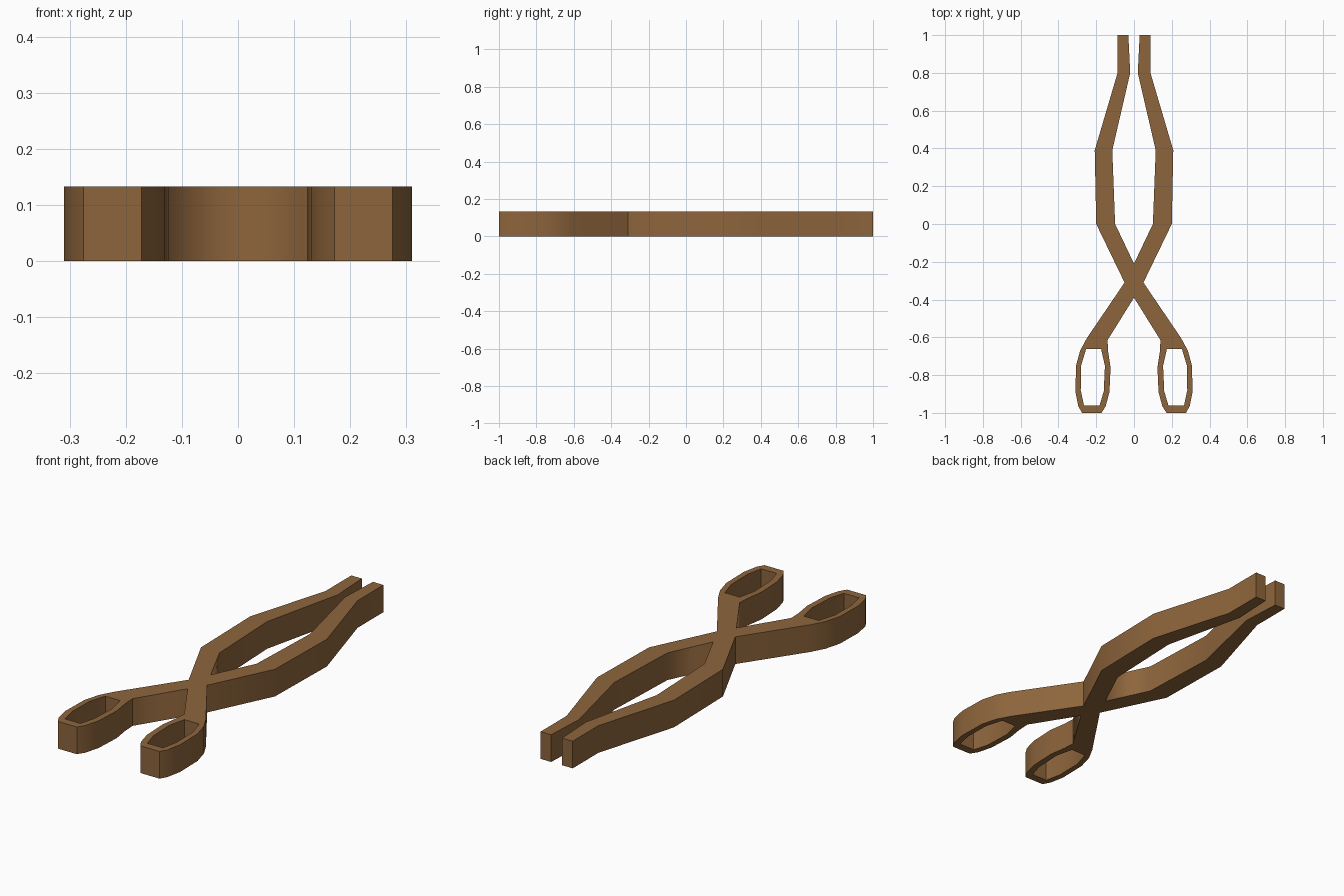
import bpy, bmesh
from math import radians

if "Cube" in bpy.data.objects:
    bpy.data.objects.remove(bpy.data.objects["Cube"])

HEIGHT = 0.133

# right half of the tongs: from the upper crotch, round the jaw, down to the handle
outline = [
    (0, -0.21), (0.10, 0), (0.115, 0.39), (0.02, 0.80), (0.03, 1.0),
    (0.087, 1.0), (0.087, 0.80), (0.208, 0.39), (0.20, 0), (0.05, -0.31),
    (0.25, -0.605), (0.285, -0.67), (0.307, -0.75), (0.31, -0.89),
    (0.295, -0.965), (0.275, -1.0), (0.172, -1.0), (0.15, -0.965),
    (0.13, -0.89), (0.124, -0.76), (0.137, -0.675), (0.14, -0.615), (0, -0.39),
]
# finger hole in the handle
hole = [
    (0.174, -0.663), (0.254, -0.663), (0.28, -0.75), (0.282, -0.88),
    (0.265, -0.96), (0.182, -0.96), (0.16, -0.885), (0.154, -0.75),
]

bm = bmesh.new()


def add_loop(points):
    verts = [bm.verts.new((x, y, 0)) for x, y in points]
    return [bm.edges.new((verts[i - 1], verts[i])) for i in range(len(verts))]


# flat profile with its hole, raised to full thickness
edges = add_loop(outline) + add_loop(hole)
bmesh.ops.triangle_fill(bm, edges=edges, use_beauty=True)
bmesh.ops.dissolve_limit(bm, angle_limit=0.01, verts=bm.verts[:], edges=bm.edges[:])
faces = bm.faces[:]
raised = bmesh.ops.extrude_face_region(bm, geom=faces, use_keep_orig=True)
top = [v for v in raised["geom"] if isinstance(v, bmesh.types.BMVert)]
bmesh.ops.translate(bm, verts=top, vec=(0, 0, HEIGHT))

bmesh.ops.recalc_face_normals(bm, faces=bm.faces[:])

# open the centre wall where the two halves join
wall = [f for f in bm.faces if all(abs(v.co.x) < 1e-5 for v in f.verts)]
bmesh.ops.delete(bm, geom=wall, context='FACES')

mesh = bpy.data.meshes.new("tongs")
bm.to_mesh(mesh)
bm.free()
tongs = bpy.data.objects.new("tongs", mesh)
bpy.context.collection.objects.link(tongs)

# smooth handle bends, sharp rims
bpy.context.view_layer.objects.active = tongs
tongs.select_set(True)
bpy.ops.object.shade_smooth_by_angle(angle=radians(30))

# left half
mirror = tongs.modifiers.new("mirror", 'MIRROR')
mirror.use_clip = True

# brown wood
wood = bpy.data.materials.new("wood")
wood.diffuse_color = (0.27, 0.13, 0.045, 1)
wood.use_nodes = True
wood.node_tree.nodes["Principled BSDF"].inputs["Base Color"].default_value = wood.diffuse_color
mesh.materials.append(wood)
